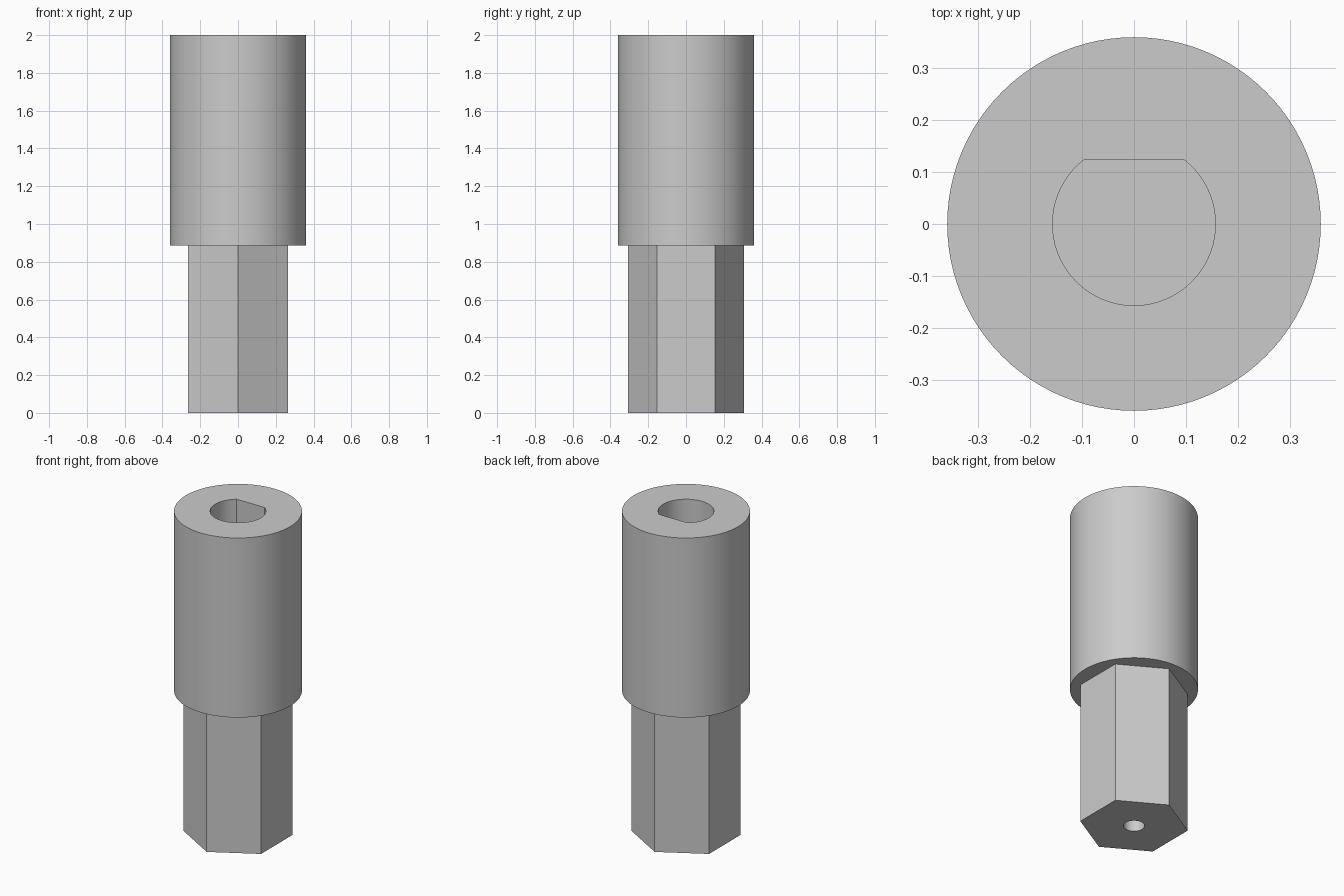
import bpy
import bmesh
import math

default = bpy.data.objects.get("Cube")
if default:
    bpy.data.objects.remove(default, do_unlink=True)

grey = bpy.data.materials.new("plain grey")
grey.use_nodes = True
colour = (0.6, 0.6, 0.6, 1.0)
grey.diffuse_color = colour
grey.node_tree.nodes["Principled BSDF"].inputs["Base Color"].default_value = colour


def arc(radius, count, start=0.0, sweep=math.tau, closed=True):
    steps = count if closed else count - 1
    return [(radius * math.cos(start + sweep * i / steps),
             radius * math.sin(start + sweep * i / steps)) for i in range(count)]


def prism(name, outline, bottom, top):
    """Extrude a flat outline upward into a closed solid."""
    bm = bmesh.new()
    face = bm.faces.new([bm.verts.new((x, y, bottom)) for x, y in outline])
    raised = bmesh.ops.extrude_face_region(bm, geom=[face])["geom"]
    bmesh.ops.translate(bm, vec=(0, 0, top - bottom),
                        verts=[v for v in raised if isinstance(v, bmesh.types.BMVert)])
    bmesh.ops.recalc_face_normals(bm, faces=bm.faces)
    mesh = bpy.data.meshes.new(name)
    bm.to_mesh(mesh)
    bm.free()
    mesh.materials.append(grey)
    obj = bpy.data.objects.new(name, mesh)
    bpy.context.collection.objects.link(obj)
    return obj


def combine(target, other, operation):
    """Apply a boolean and discard the helper solid."""
    mod = target.modifiers.new(operation.lower(), "BOOLEAN")
    mod.operation = operation
    mod.solver = "EXACT"
    mod.object = other
    bpy.context.view_layer.objects.active = target
    bpy.ops.object.modifier_apply(modifier=mod.name)
    bpy.data.objects.remove(other, do_unlink=True)


# Round sleeve and hexagonal shank, joined into one solid
adapter = prism("shaft_adapter", arc(0.36, 96), 0.885, 2.0)
shank = prism("hex_shank", arc(0.307, 6, math.pi / 2), 0.0, 0.95)
combine(adapter, shank, "UNION")

# D-shaped blind socket, flat side toward the back
bore_radius, flat_y = 0.157, 0.124
flat_angle = math.asin(flat_y / bore_radius)
d_outline = arc(bore_radius, 56, math.pi - flat_angle,
                math.pi + 2 * flat_angle, closed=False)
combine(adapter, prism("socket_cutter", d_outline, 1.0, 2.1), "DIFFERENCE")

# Small blind hole in the end of the shank
combine(adapter, prism("hole_cutter", arc(0.059, 40), -0.1, 0.5), "DIFFERENCE")

# Smooth the round walls, keep the hexagon and rims crisp
bpy.ops.object.select_all(action="DESELECT")
adapter.select_set(True)
bpy.context.view_layer.objects.active = adapter
bpy.ops.object.shade_smooth_by_angle(angle=math.radians(30))
